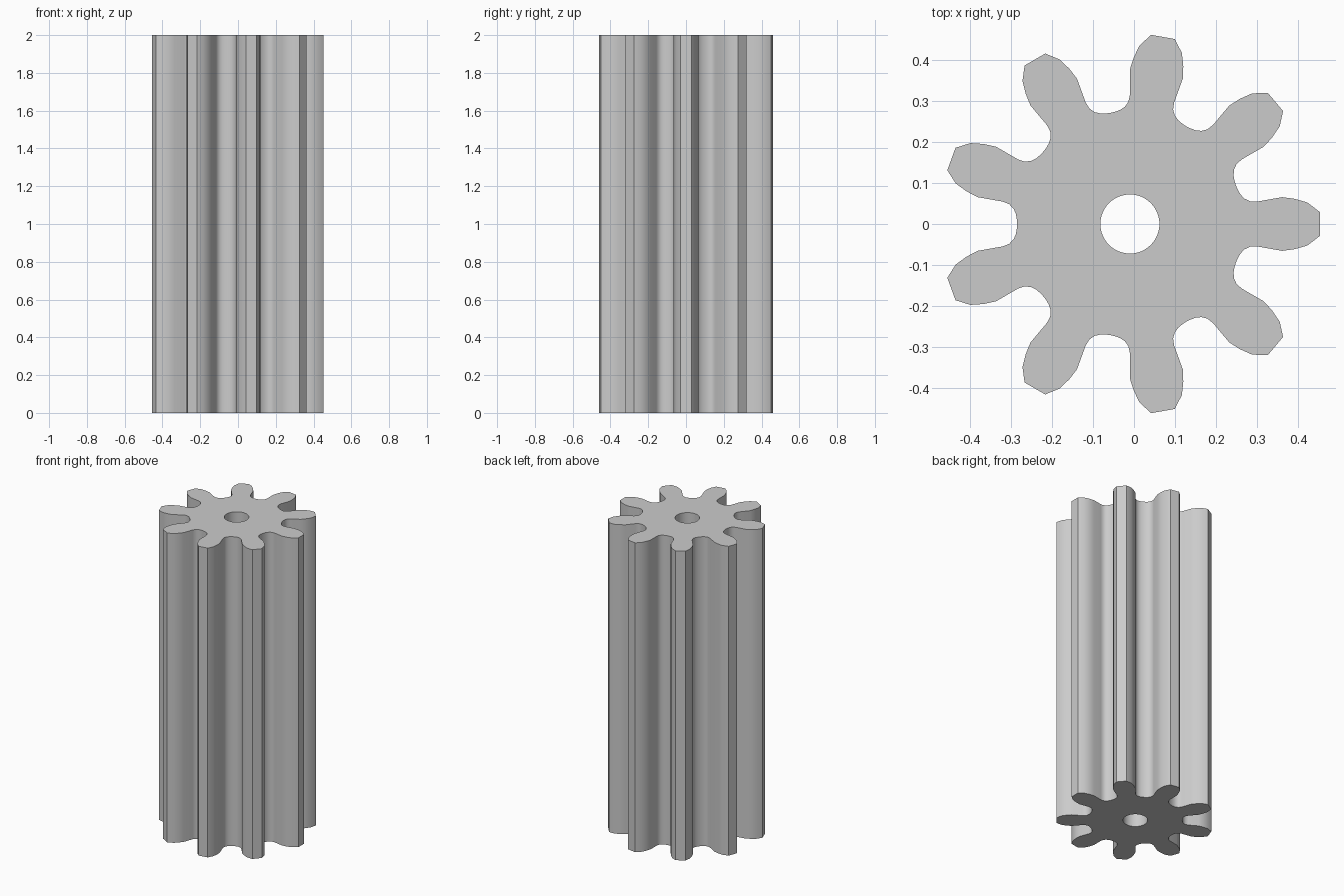
import bpy
import bmesh
from math import cos, sin, radians, tau

TEETH = 9
HEIGHT = 2.0
CENTRE_X = -0.01
HOLE_RADIUS = 0.072

if "Cube" in bpy.data.objects:
    bpy.data.objects.remove(bpy.data.objects["Cube"], do_unlink=True)

# Half of one gap between teeth: radius, degrees from the middle of the gap
HALF_GAP = [(0.275, 0), (0.276, 2.5), (0.279, 5), (0.286, 7.5), (0.298, 9.3),
            (0.315, 10), (0.377, 10), (0.406, 11.3), (0.436, 13.1), (0.464, 16.4)]


def polar(radius, angle):
    return (CENTRE_X + radius * cos(angle), radius * sin(angle), 0)


def add_loop(bm, points):
    verts = [bm.verts.new(p) for p in points]
    return [bm.edges.new((a, b)) for a, b in zip(verts, verts[1:] + verts[:1])]


# Gear outline: mirror the half gap and repeat it around the axis
gap = [(r, -a) for r, a in reversed(HALF_GAP[1:])] + HALF_GAP
pitch = 360 / TEETH
outline = [polar(r, radians(a + pitch * (i + 0.5))) for i in range(TEETH) for r, a in gap]
bore = [polar(HOLE_RADIUS, tau * i / 48) for i in range(48)]

# Fill between outline and bore, then extrude to full length
bm = bmesh.new()
edges = add_loop(bm, outline) + add_loop(bm, bore)
bmesh.ops.triangle_fill(bm, edges=edges, use_beauty=True)
result = bmesh.ops.extrude_face_region(bm, geom=bm.faces[:], use_keep_orig=True)
top_verts = [g for g in result["geom"] if isinstance(g, bmesh.types.BMVert)]
bmesh.ops.translate(bm, verts=top_verts, vec=(0, 0, HEIGHT))
bmesh.ops.recalc_face_normals(bm, faces=bm.faces[:])

mesh = bpy.data.meshes.new("pinion_gear")
bm.to_mesh(mesh)
bm.free()
gear = bpy.data.objects.new("pinion_gear", mesh)
bpy.context.collection.objects.link(gear)

# Plain grey material
grey = bpy.data.materials.new("light_grey")
grey.use_nodes = True
colour = (0.6, 0.6, 0.6, 1)
grey.diffuse_color = colour
grey.node_tree.nodes["Principled BSDF"].inputs["Base Color"].default_value = colour
mesh.materials.append(grey)

# Smooth flanks and bore, crisp tips and ends
bpy.ops.object.select_all(action="DESELECT")
gear.select_set(True)
bpy.context.view_layer.objects.active = gear
bpy.ops.object.shade_smooth_by_angle(angle=radians(30))
